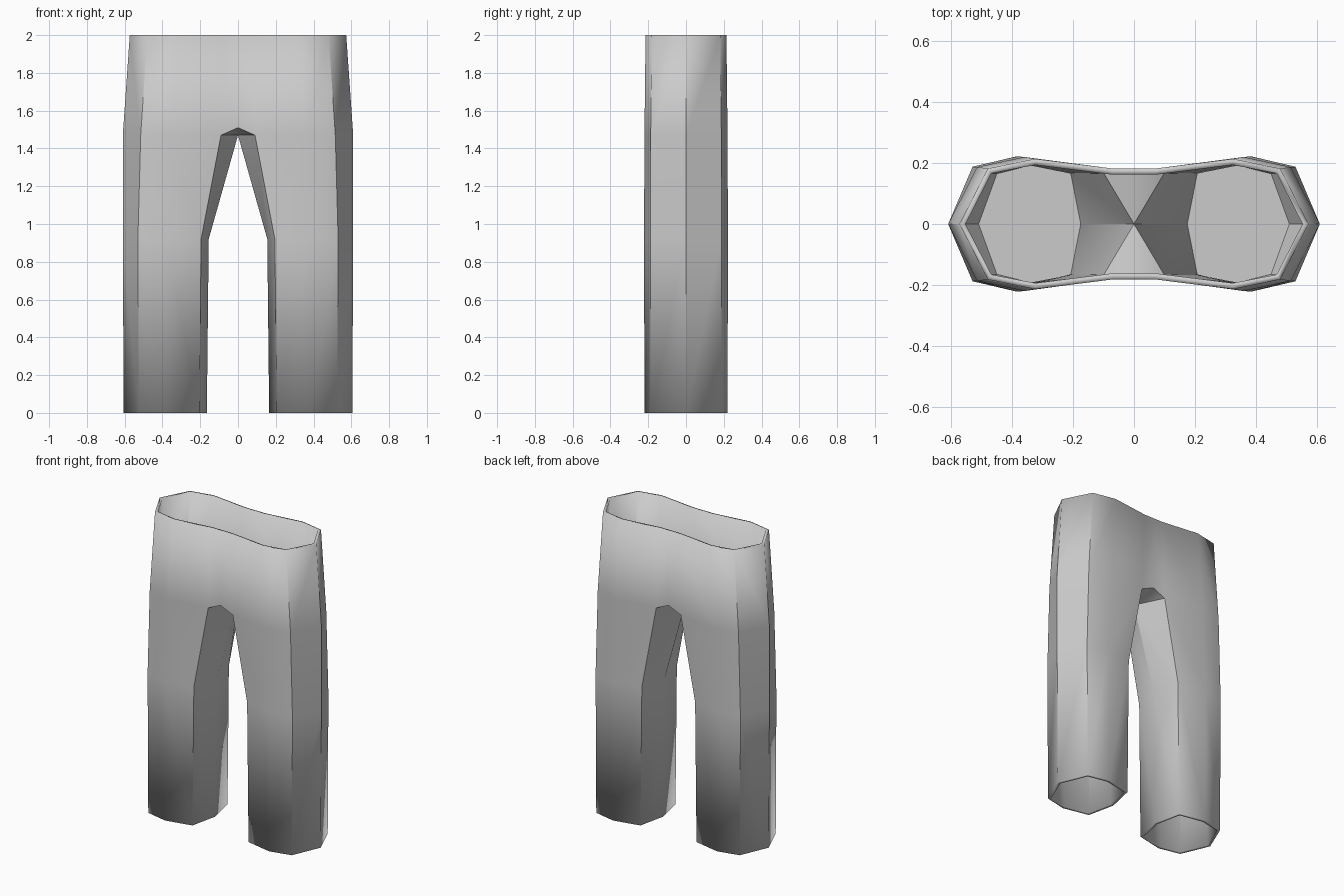
import bpy, bmesh

if "Cube" in bpy.data.objects:
    bpy.data.objects.remove(bpy.data.objects["Cube"])


def make_object(name, bm):
    mesh = bpy.data.meshes.new(name)
    bm.to_mesh(mesh)
    bm.free()
    ob = bpy.data.objects.new(name, mesh)
    bpy.context.collection.objects.link(ob)
    mirror = ob.modifiers.new("mirror", 'MIRROR')
    mirror.use_clip = True
    mirror.merge_threshold = 0.001
    return ob


def ring(bm, z, half):
    # half profile from outer seam round the back to inner seam, mirrored in y
    pts = half + [(x, -y) for x, y in half[-2:0:-1]]
    return [bm.verts.new((x, y, z)) for x, y in pts]


def bridge(bm, a, b, idx):
    for i, j in zip(idx, idx[1:]):
        bm.faces.new((a[i], a[j], b[j], b[i]))


def smooth(ob):
    bpy.ops.object.select_all(action='DESELECT')
    ob.select_set(True)
    bpy.context.view_layer.objects.active = ob
    bpy.ops.object.shade_smooth_by_angle(angle=0.52)


# trousers: one leg and half the hips, mirrored and thickened inward
bm = bmesh.new()
loop = list(range(8)) + [0]
hem = ring(bm, 0, [(.605, 0), (.525, .188), (.38, .22), (.205, .183), (.165, 0)])
knee = ring(bm, .92, [(.61, 0), (.53, .188), (.385, .222), (.195, .183), (.155, 0)])
hip = ring(bm, 1.47, [(.61, 0), (.515, .187), (.36, .22), (.09, .183), (0, 0)])
bridge(bm, hem, knee, loop)
bridge(bm, knee, hip, loop)
waist = ring(bm, 2, [(.573, 0), (.48, .182), (.325, .214), (.07, .182), (0, 0)])
bm.verts.remove(waist[4])
bridge(bm, hip, waist, [5, 6, 7, 0, 1, 2, 3])
back_low, front_low = (bm.verts.new((0, s * .183, 1.51)) for s in (1, -1))
back_top, front_top = (bm.verts.new((0, s * .182, 2)) for s in (1, -1))
bm.faces.new((hip[3], back_low, back_top, waist[3]))
bm.faces.new((front_low, hip[5], waist[5], front_top))
# crotch
bm.faces.new((hip[3], hip[4], back_low))
bm.faces.new((hip[4], hip[5], front_low))
trousers = make_object("trousers", bm)
solid = trousers.modifiers.new("cloth", 'SOLIDIFY')
solid.thickness = .02
solid.offset = -1
smooth(trousers)

# floor inside each leg, with a sloping edge up to the cloth
bm = bmesh.new()
floor = ring(bm, .92, [(.51, 0), (.45, .165), (.33, .195), (.205, .165), (.175, 0)])
edge = ring(bm, 1.05, [(.59, 0), (.512, .17), (.38, .2), (.195, .165), (.155, 0)])
bm.faces.new(floor)
bridge(bm, edge, floor, [5, 6, 7, 0, 1, 2, 3])
make_object("leg_lining", bm)
